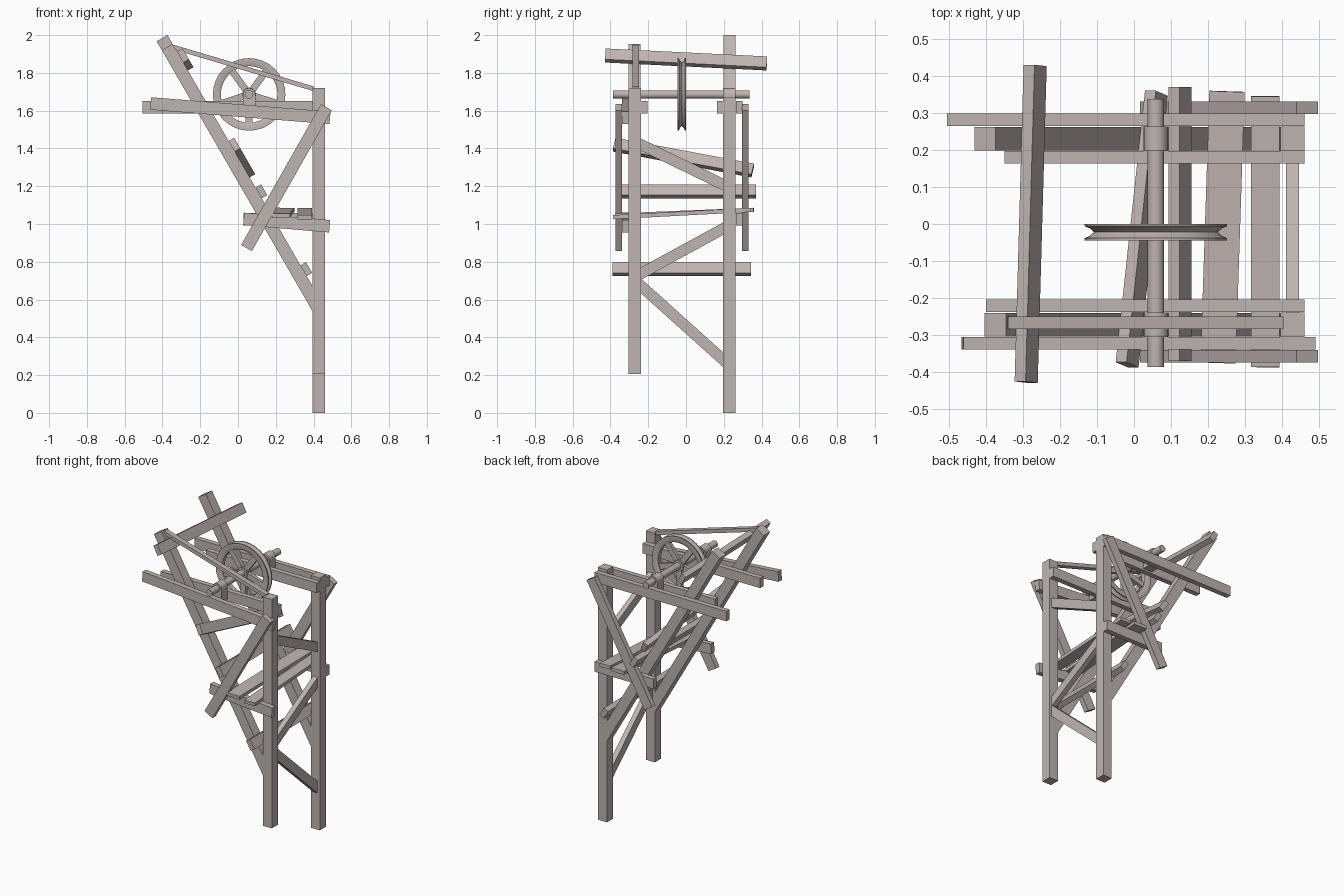
import bpy, bmesh, math
from mathutils import Vector, Matrix

if "Cube" in bpy.data.objects:
    bpy.data.objects.remove(bpy.data.objects["Cube"])

wood = bpy.data.materials.new("weathered wood")
wood.diffuse_color = (0.52, 0.46, 0.44, 1)
wood.use_nodes = True
wood.node_tree.nodes["Principled BSDF"].inputs["Base Color"].default_value = wood.diffuse_color


def finish(name, bm, smooth=False):
    bmesh.ops.recalc_face_normals(bm, faces=bm.faces)
    me = bpy.data.meshes.new(name)
    bm.to_mesh(me)
    bm.free()
    me.materials.append(wood)
    ob = bpy.data.objects.new(name, me)
    bpy.context.collection.objects.link(ob)
    if smooth:
        bpy.ops.object.select_all(action='DESELECT')
        ob.select_set(True)
        bpy.context.view_layer.objects.active = ob
        bpy.ops.object.shade_smooth_by_angle(angle=math.radians(30))
    return ob


def beam(name, a, b, wide, w, t):
    """Straight timber from a to b: w along the 'wide' direction, t across it."""
    a, b, wide = Vector(a), Vector(b), Vector(wide)
    d = (b - a).normalized()
    u = (wide - d * wide.dot(d)).normalized()
    v = d.cross(u)
    m = Matrix((d * (b - a).length, u * w, v * t)).transposed().to_4x4()
    m.translation = (a + b) / 2
    bm = bmesh.new()
    bmesh.ops.create_cube(bm, size=1, matrix=m)
    return finish(name, bm)


Z = (0, 0, 1)
S = 0.066                                  # square timber size
T = 0.034                                  # plank thickness
YF, YB = -0.272, 0.230                     # frame planes
SLOPE = Vector((0.5, 0, -0.866))           # direction of the leaning legs
NORMAL = Vector((0.866, 0, 0.5))
TOP = Vector((-0.402, 0, 1.984))

# upright posts
beam("front_post", (0.428, YF, 0.205), (0.428, YF, 1.72), (1, 0, 0), S, S)
beam("back_post", (0.428, YB, 0), (0.428, YB, 1.67), (1, 0, 0), S, S)

# leaning legs running into the posts
for name, y, s in (("front_leaning_leg", YF, 0.055), ("back_leaning_leg", YB, 0.0)):
    p = TOP + Vector((0, y, 0))
    beam(name, p + SLOPE * s, p + SLOPE * 1.66, (0, 1, 0), S - 0.002, S)

# paired upper rails clasping the posts
beam("back_outer_rail", (-0.505, 0.281, 1.617), (0.461, 0.281, 1.617), Z, S, T)
beam("back_inner_rail", (-0.35, 0.180, 1.617), (0.461, 0.180, 1.617), Z, S, T)
beam("front_outer_rail", (-0.463, -0.322, 1.638), (0.487, -0.322, 1.562), Z, S, T)
beam("front_inner_rail", (-0.40, -0.221, 1.617), (0.461, -0.221, 1.617), Z, S, T)

# lower platform rails
beam("front_platform_rail", (0.03, -0.322, 1.027), (0.485, -0.322, 0.988), Z, S, T)
beam("back_platform_rail", (0.03, 0.281, 1.026), (0.461, 0.281, 1.026), Z, S, T)

# outside diagonal braces
for name, y in (("front_brace", -0.357), ("back_brace", 0.314)):
    beam(name, (0.045, y, 0.873), (0.468, y, 1.618), Z, S, T)

# cross planks lying on the leaning legs
for name, y0, z0, y1, z1 in (("top_crossbeam", -0.427, 1.892, 0.428, 1.850),
                             ("upper_crossbeam", -0.38, 1.420, 0.353, 1.283),
                             ("middle_crossbeam", -0.37, 1.173, 0.37, 1.173),
                             ("lower_crossbeam", -0.388, 0.761, 0.343, 0.761)):
    ends = []
    for y, z in ((y0, z0), (y1, z1)):
        q = TOP + NORMAL * (S / 2 + T / 2)
        q = q + SLOPE * ((q.z - z) / 0.866)
        ends.append((q.x, y, z))
    beam(name, ends[0], ends[1], SLOPE, S, T)

# platform planks
beam("platform_plank_left", (0.227, -0.375, 1.045), (0.251, 0.358, 1.075), (1, 0, 0), 0.095, 0.022)
beam("platform_plank_right", (0.354, -0.385, 1.036), (0.354, 0.345, 1.075), (1, 0, 0), 0.077, 0.022)

# zigzag bracing between the two posts
for i, (z0, z1) in enumerate(((1.43, 1.20), (0.727, 0.985), (0.69, 0.265))):
    beam("post_brace_%d" % (i + 1), (0.428, -0.258, z0), (0.428, 0.215, z1), Z, 0.058, T)

# thin tie from leaning leg to post
beam("front_tie", (-0.343, -0.267, 1.937), (0.40, -0.267, 1.716), Z, 0.024, T)

# pulley axle
CX, CZ, CY = 0.059, 1.686, -0.022


def cylinder(name, r, y0, y1, n=24):
    bm = bmesh.new()
    m = Matrix.Translation((CX, (y0 + y1) / 2, CZ)) @ Matrix.Rotation(math.pi / 2, 4, 'X')
    bmesh.ops.create_cone(bm, cap_ends=True, segments=n, radius1=r, radius2=r,
                          depth=y1 - y0, matrix=m)
    return finish(name, bm, True)


cylinder("axle", 0.022, -0.386, 0.337)
cylinder("pulley_hub", 0.036, CY - 0.02, CY + 0.02)

# grooved pulley rim, turned about the axle
profile = [(0.150, -0.015), (0.168, -0.022), (0.192, -0.022), (0.192, -0.016), (0.178, -0.010),
           (0.167, 0), (0.178, 0.010), (0.192, 0.016), (0.192, 0.022), (0.168, 0.022), (0.150, 0.015)]
bm = bmesh.new()
N = 32
rings = []
for i in range(N):
    a = 2 * math.pi * i / N
    rings.append([bm.verts.new((CX + r * math.cos(a), CY + y, CZ + r * math.sin(a)))
                  for r, y in profile])
for i in range(N):
    A, B = rings[i], rings[(i + 1) % N]
    for j in range(len(profile)):
        k = (j + 1) % len(profile)
        bm.faces.new((A[j], A[k], B[k], B[j]))
finish("pulley_rim", bm, True)

# pulley spokes
for i in range(5):
    a = -math.pi / 2 + i * 2 * math.pi / 5
    c, s = math.cos(a), math.sin(a)
    beam("pulley_spoke_%d" % (i + 1), (CX + 0.02 * c, CY, CZ + 0.02 * s),
         (CX + 0.155 * c, CY, CZ + 0.155 * s), (0, 1, 0), 0.022, 0.036)

# round-topped bearing blocks between the rails
for name, y in (("front_bearing", YF), ("back_bearing", YB)):
    bm = bmesh.new()
    pts = [(-0.033, -0.09)]
    pts += [(-0.033 * math.cos(t * math.pi / 10), 0.033 * math.sin(t * math.pi / 10)) for t in range(11)]
    pts += [(0.033, -0.09)]
    f = bm.faces.new([bm.verts.new((CX + x, y - 0.033, CZ + z)) for x, z in pts])
    ext = bmesh.ops.extrude_face_region(bm, geom=[f])
    bmesh.ops.translate(bm, vec=(0, 0.066, 0),
                        verts=[v for v in ext["geom"] if isinstance(v, bmesh.types.BMVert)])
    finish(name, bm, True)
